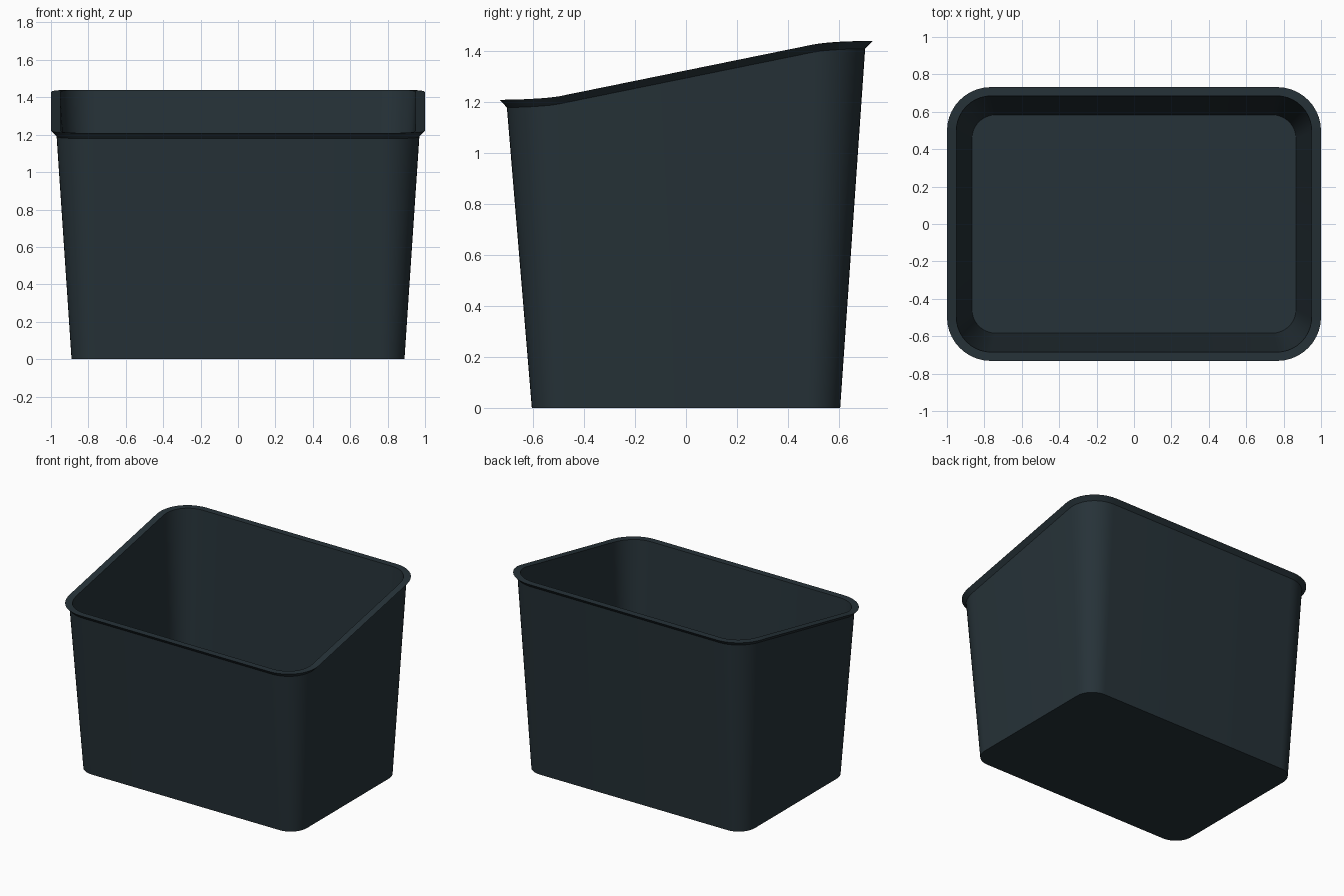
import bpy, bmesh, math

if "Cube" in bpy.data.objects:
    bpy.data.objects.remove(bpy.data.objects["Cube"])

SEG = 10  # steps per rounded corner

mat = bpy.data.materials.new("dark blue grey")
mat.diffuse_color = (0.0194, 0.0319, 0.0395, 1)
mat.use_nodes = True
mat.node_tree.nodes["Principled BSDF"].inputs["Base Color"].default_value = mat.diffuse_color


def rim_height(y):
    """Sloped rim: straight along the sides, easing to level at front and back."""
    a = abs(y)
    if a <= 0.51:
        d = 0.204 * a
    else:
        u = min((a - 0.51) / 0.22, 1)
        d = 0.104 + 0.011 * (1 - (1 - u) ** 2)
    return 1.325 + math.copysign(d, y)


def outline(hx, hy, r):
    """Rounded rectangle as a list of (x, y)."""
    pts = []
    for k, (sx, sy) in enumerate([(1, 1), (-1, 1), (-1, -1), (1, -1)]):
        for i in range(SEG + 1):
            a = math.pi / 2 * (k + i / SEG)
            pts.append((sx * (hx - r) + r * math.cos(a),
                        sy * (hy - r) + r * math.sin(a)))
    return pts


lip = outline(1.0, 0.732, 0.235)

# half width, half depth, corner radius, fixed height or None, offset below rim
rings = [
    (0.89, 0.605, 0.13, 0.0, 0),         # outer base
    (0.97, 0.703, 0.205, None, 0.03),    # outer wall top
    (1.0, 0.732, 0.235, None, 0.0),      # lip edge
    (0.95, 0.685, 0.187, None, 0.0),     # inner lip edge
    (0.866, 0.583, 0.125, 0.025, 0),     # inner floor
]

# Open bin: loft through the rings, then close the base and the floor
bm = bmesh.new()
loops = []
for hx, hy, r, z, drop in rings:
    loops.append([bm.verts.new((x, y, rim_height(l[1]) - drop if z is None else z))
                  for (x, y), l in zip(outline(hx, hy, r), lip)])
n = len(lip)
for lo, hi in zip(loops, loops[1:]):
    for i in range(n):
        j = (i + 1) % n
        bm.faces.new((lo[i], lo[j], hi[j], hi[i]))
bm.faces.new(list(reversed(loops[0])))
bm.faces.new(loops[-1])
bmesh.ops.recalc_face_normals(bm, faces=bm.faces)

me = bpy.data.meshes.new("storage_bin")
bm.to_mesh(me)
bm.free()
me.materials.append(mat)
ob = bpy.data.objects.new("storage_bin", me)
bpy.context.collection.objects.link(ob)
bpy.context.view_layer.objects.active = ob
ob.select_set(True)
bpy.ops.object.shade_smooth_by_angle(angle=math.radians(30))
